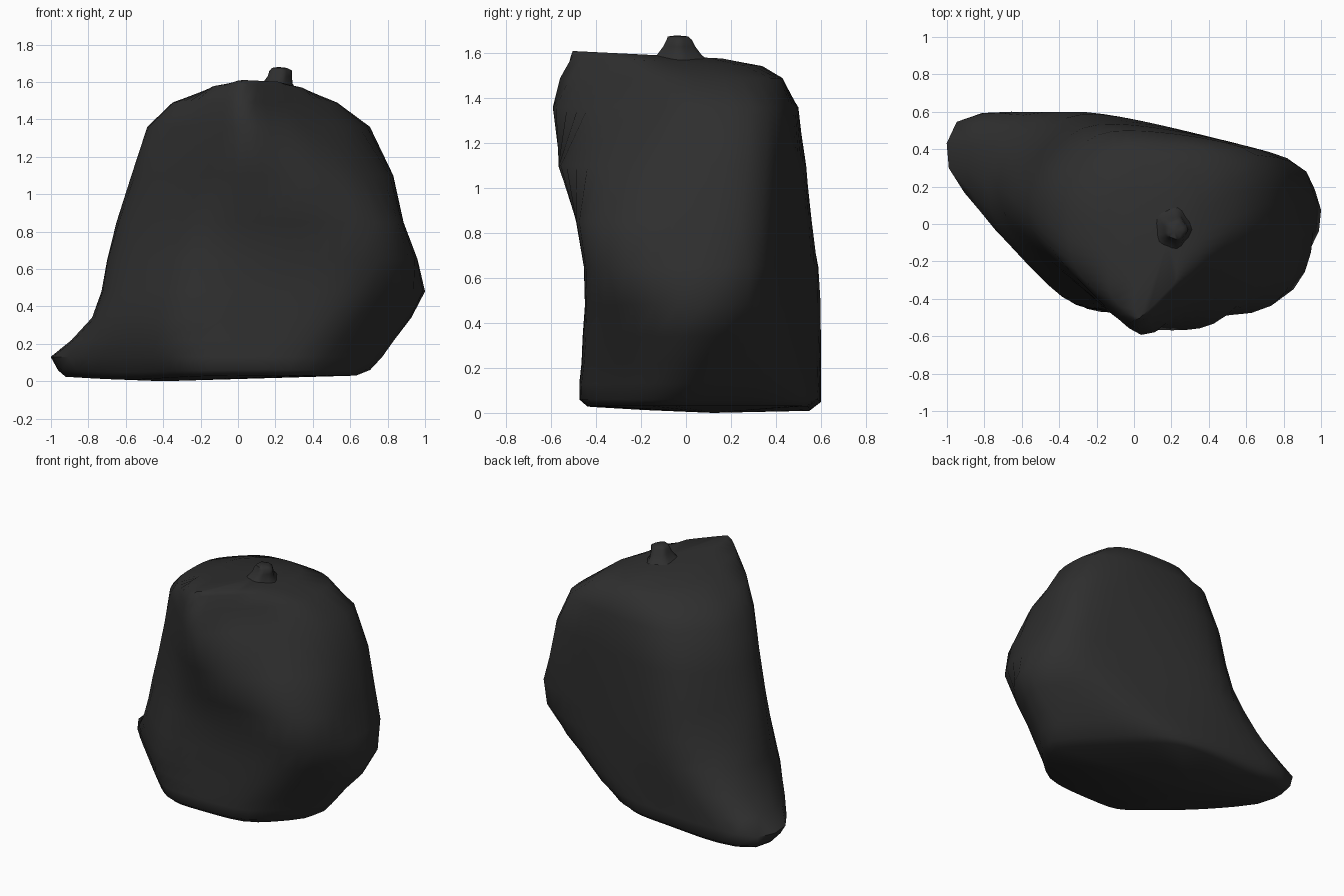
import bpy, bmesh, math
from mathutils import Vector

if "Cube" in bpy.data.objects:
    bpy.data.objects.remove(bpy.data.objects["Cube"])

black = bpy.data.materials.new("black_plastic")
black.diffuse_color = (0.028, 0.028, 0.028, 1)
black.use_nodes = True
black.node_tree.nodes["Principled BSDF"].inputs["Base Color"].default_value = black.diffuse_color

SEG = 48
DIRS = [Vector((math.cos(k * math.pi / 4), math.sin(k * math.pi / 4))) for k in range(8)]
BACK = Vector((.24, .97))          # the slanting flat back
BACK_REACH = .55

# height, then reach toward E, NE, N, NW, W, SW, S, SE
LEVELS = [
    (.03, .64, .43, .55, .98, .92, .46, .44, .57),
    (.06, .72, .49, .60, 1.05, .96, .50, .475, .60),
    (.13, .78, .57, .60, 1.06, 1.0, .53, .475, .62),
    (.22, .84, .64, .60, .97, .89, .55, .465, .66),
    (.34, .93, .74, .60, .86, .78, .555, .46, .71),
    (.48, 1.0, .83, .60, .76, .73, .53, .45, .78),
    (.65, .96, .855, .59, .68, .70, .495, .455, .85),
    (.85, .885, .855, .56, .63, .65, .465, .49, .83),
    (1.10, .83, .825, .535, .585, .57, .44, .57, .70),
    (1.36, .705, .73, .50, .50, .485, .42, .595, .50),
    (1.49, .53, .58, .43, .37, .35, .40, .60, .43),
    (1.57, .35, .41, .34, .20, .14, .365, .595, .40),
    (1.595, .23, .26, .20, .0, .0, .34, .565, .38),
]


def section(reach):
    """Rounded outline that touches the eight given reaches."""
    c = Vector(((reach[0] - reach[4]) / 2, (reach[2] - reach[6]) / 2))
    want = [r - c.dot(d) for r, d in zip(reach, DIRS)]
    h = [max(w, .03) for w in want]
    back = BACK_REACH - c.dot(BACK)
    for _ in range(8):
        pts = []
        for i in range(SEG):
            a = 2 * math.pi * i / SEG
            u = Vector((math.cos(a), math.sin(a)))
            s = sum(max(0, u.dot(d) / hk) ** 13 for d, hk in zip(DIRS, h))
            s += max(0, u.dot(BACK) / back) ** 13
            pts.append(u * s ** (-1 / 13))
        for k, d in enumerate(DIRS):
            h[k] = max(.03, h[k] + .6 * (want[k] - max(p.dot(d) for p in pts)))
    return [p + c for p in pts]


def loft(name, rings, top, bottom=None):
    bm = bmesh.new()
    vs = [[bm.verts.new(p) for p in ring] for ring in rings]
    n = len(vs[0])
    for a, b in zip(vs, vs[1:]):
        for i in range(n):
            j = (i + 1) % n
            bm.faces.new((a[i], a[j], b[j], b[i]))
    for ring, p in ((vs[-1], top), (vs[0], bottom)):
        if p:
            v = bm.verts.new(p)
            for i in range(n):
                bm.faces.new((ring[i], ring[(i + 1) % n], v))
    bmesh.ops.recalc_face_normals(bm, faces=bm.faces)
    me = bpy.data.meshes.new(name)
    bm.to_mesh(me)
    bm.free()
    me.materials.append(black)
    ob = bpy.data.objects.new(name, me)
    bpy.context.collection.objects.link(ob)
    bpy.context.view_layer.objects.active = ob
    ob.select_set(True)
    bpy.ops.object.shade_smooth_by_angle(angle=math.radians(55))
    ob.select_set(False)
    return ob


def bag_point(p, z):
    """Sag under the left corner, tip the top back, dent the front above the bulge."""
    sag = .03 * max(0, 1 - z / .1) * math.exp(-((p.x + .6) / .3) ** 2)
    tip = .05 * (p.y + .2) if z > 1.55 else 0
    dent = .045 * math.exp(-((p.x + .15) / .25) ** 2 - ((z - .85) / .22) ** 2) if p.y < 0 else 0
    return (p.x, p.y + dent, z - sag - tip)


# slumped bag body
rings = [[bag_point(p, lv[0]) for p in section(lv[1:])] for lv in LEVELS]
loft("bag_body", rings, (.18, -.1, 1.59), (-.4, .12, .0))

# tied knot on top, pleated where it gathers the plastic
knot = []
for z, x, y, rx, ry in ((1.55, .19, -.03, .13, .16), (1.59, .205, -.03, .08, .10),
                        (1.63, .22, -.03, .065, .07), (1.66, .225, -.03, .06, .055),
                        (1.675, .22, -.035, .04, .045)):
    ring = []
    for i in range(20):
        a = 2 * math.pi * i / 20
        f = 1 + .07 * math.cos(5 * a)
        ring.append((x + rx * f * math.cos(a), y + ry * f * math.sin(a), z))
    knot.append(ring)
loft("knot", knot, (.215, -.04, 1.68))
